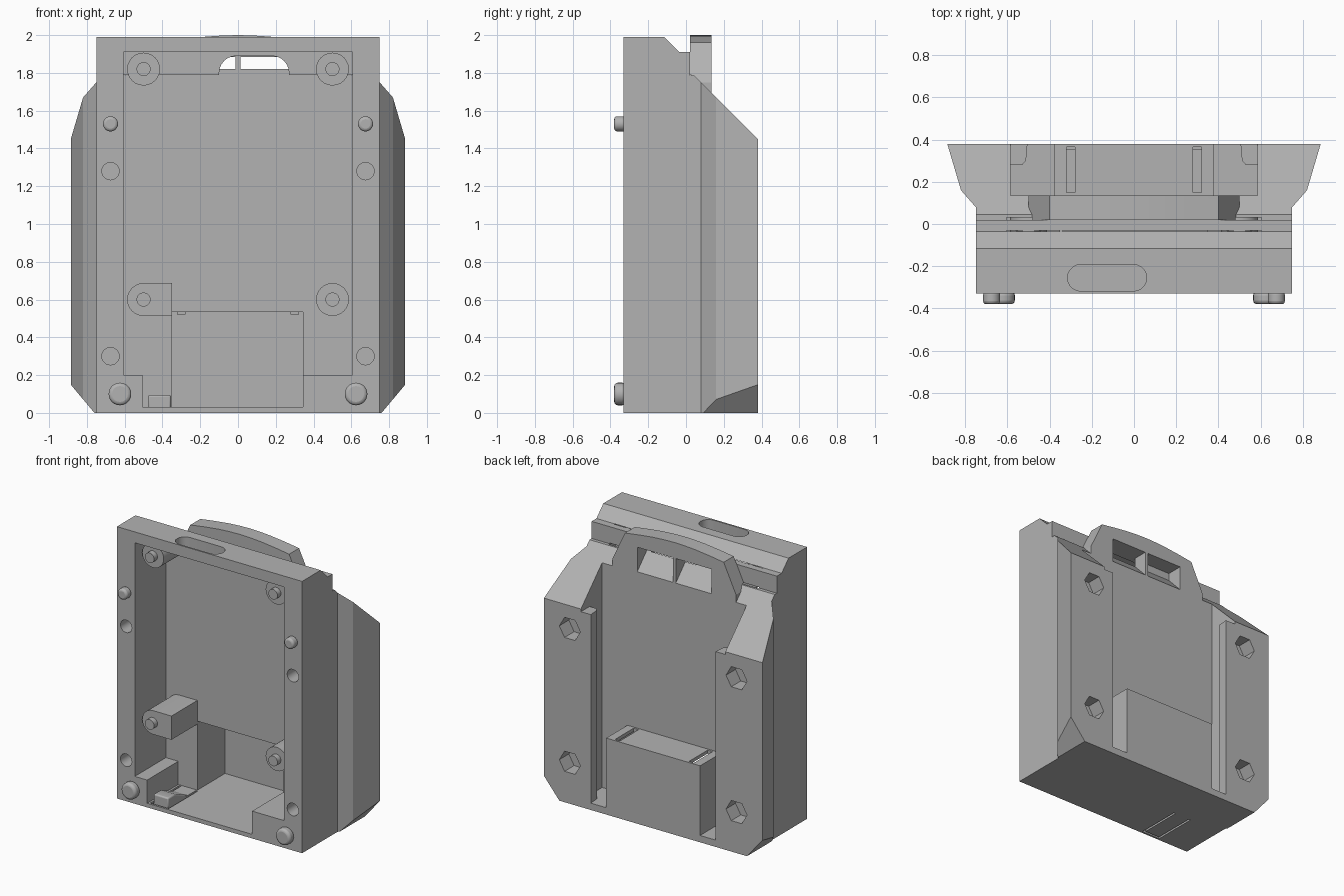
import bpy, bmesh, math
from mathutils import Vector

cube = bpy.data.objects.get("Cube")
if cube:
    bpy.data.objects.remove(cube, do_unlink=True)

grey = bpy.data.materials.new("plain grey")
grey.use_nodes = True
GREY = (0.45, 0.45, 0.45, 1)
grey.diffuse_color = GREY
grey.node_tree.nodes["Principled BSDF"].inputs["Base Color"].default_value = GREY


def prism(name, pts, axis, a, b):
    """Extrude a 2D outline along an axis from a to b."""
    place = {"x": lambda p, t: (t, p[0], p[1]),
             "y": lambda p, t: (p[0], t, p[1]),
             "z": lambda p, t: (p[0], p[1], t)}[axis]
    bm = bmesh.new()
    face = bm.faces.new([bm.verts.new(place(p, a)) for p in pts])
    new = bmesh.ops.extrude_face_region(bm, geom=[face])["geom"]
    shift = Vector(place((0, 0), b - a))
    bmesh.ops.translate(bm, vec=shift, verts=[v for v in new if isinstance(v, bmesh.types.BMVert)])
    bmesh.ops.recalc_face_normals(bm, faces=bm.faces)
    mesh = bpy.data.meshes.new(name)
    bm.to_mesh(mesh)
    bm.free()
    mesh.materials.append(grey)
    ob = bpy.data.objects.new(name, mesh)
    bpy.context.collection.objects.link(ob)
    return ob


def rect(x0, x1, z0, z1):
    return [(x0, z0), (x1, z0), (x1, z1), (x0, z1)]


def circle(cx, cz, r, n=24, start=0.0, sweep=math.tau):
    steps = n if sweep == math.tau else n + 1
    return [(cx + r * math.cos(start + sweep * i / n),
             cz + r * math.sin(start + sweep * i / n)) for i in range(steps)]


def activate(ob):
    bpy.ops.object.select_all(action="DESELECT")
    ob.select_set(True)
    bpy.context.view_layer.objects.active = ob


def combine(target, tool, op):
    tool.hide_render = True
    mod = target.modifiers.new("combine", "BOOLEAN")
    mod.operation, mod.solver, mod.object = op, "EXACT", tool
    activate(target)
    bpy.ops.object.modifier_apply(modifier=mod.name)
    bpy.data.objects.remove(tool, do_unlink=True)


def cut(pts, axis, a, b):
    combine(case, prism("cutter", pts, axis, a, b), "DIFFERENCE")


def add(pts, axis, a, b):
    combine(case, prism("addition", pts, axis, a, b), "UNION")


# Case: plan outline with flared rear wings
half = [(0.75, -0.33), (0.75, 0.08), (0.82, 0.16), (0.885, 0.38)]
case = prism("case", half + [(-x, y) for x, y in reversed(half)], "z", 0, 1.99)

# Stepped and sloped top, chamfered lower wing corners
cut([(-0.115, 1.99), (-0.035, 1.91), (0.02, 1.91), (0.02, 1.785), (0.045, 1.785),
     (0.38, 1.45), (0.6, 1.23), (0.6, 2.2), (-0.115, 2.2)], "x", -1.2, 1.2)
for s in (-1, 1):
    cut([(s * 0.76, 0), (s * 0.89, 0.155), (s * 1.1, 0.155), (s * 1.1, -0.1), (s * 0.675, -0.1)],
        "y", -0.5, 0.6)

# Carrying handle with a gently arched top
arch = [(0.5, 1.6), (0.5, 1.75), (0.4, 1.962), (0.29, 1.978), (0.17, 1.992), (0.08, 1.998)]
add(arch + [(0, 2.0)] + [(-x, z) for x, z in reversed(arch)], "y", 0.02, 0.135)

# Rear channel around the central battery bulge
cut(rect(-0.585, 0.585, 0.56, 2.3), "y", 0.135, 0.6)
for s in (-1, 1):
    cut(rect(*sorted((s * 0.38, s * 0.585)), 0.05, 0.7), "y", 0.135, 0.6)
    cut(rect(*sorted((s * 0.28, s * 0.32)), 0.52, 0.7), "y", 0.15, 0.365)
    # Guide lips along the channel
    add([(s * x, y) for x, y in [(0.6, 0.38), (0.505, 0.38), (0.512, 0.30), (0.53, 0.28), (0.6, 0.28)]],
        "z", 0.04, 1.43)

# Front cavity, stepped floor and bulge interior
cut(rect(-0.605, 0.605, 0.2, 1.79), "y", -0.5, 0.03)
cut(rect(-0.605, 0.605, 1.7, 1.91), "y", -0.5, -0.03)
cut(rect(-0.505, 0.345, 0.03, 0.4), "y", -0.5, 0.03)
cut(rect(-0.35, 0.345, 0.03, 0.535), "y", -0.1, 0.35)

# Handle windows with sloped sills, open through the upper wall
for x0, x1 in ((-0.3, -0.012), (0.012, 0.3)):
    cut([(0.2, 1.64), (0.14, 1.70), (0.015, 1.83), (0.015, 1.885), (0.2, 1.885)], "x", x0, x1)
cut([(0.27, 1.79)] + circle(0.18, 1.80, 0.09, 6, 0, math.pi / 2)
    + circle(-0.01, 1.80, 0.09, 6, math.pi / 2, math.pi / 2) + [(-0.1, 1.79)], "y", -0.1, 0.025)

# Rounded slot in the top wall
cut(circle(-0.003, -0.255, 0.063, 10, -math.pi / 2, math.pi)
    + circle(-0.252, -0.255, 0.063, 10, math.pi / 2, math.pi), "z", 1.85, 2.1)

# Screw holes in the front rim, hexagonal nut pockets in the rear wings
for x in (-0.675, 0.675):
    for z in (0.30, 1.28):
        cut(circle(x, z, 0.046), "y", -0.5, -0.1)
        cut(circle(x, z, 0.085, 6), "y", 0.27, 0.6)

# Slits that free the latch tongue in the floor
for x0, x1, y0, y1 in ((-0.49, -0.475, -0.31, 0.02), (-0.355, -0.34, -0.31, 0.02),
                       (-0.49, -0.34, -0.315, -0.3)):
    cut(rect(x0, x1, y0, y1), "z", -0.1, 0.1)
activate(case)
bpy.ops.object.shade_smooth_by_angle(angle=math.radians(20))


def finish(ob, bevel=0.0):
    if bevel:
        mod = ob.modifiers.new("rounded rim", "BEVEL")
        mod.width, mod.segments = bevel, 3
        mod.limit_method, mod.angle_limit = "ANGLE", math.radians(40)
    activate(ob)
    bpy.ops.object.shade_smooth_by_angle(angle=math.radians(35))


# Mounting posts with locating pins
for side, x in (("right", -0.5), ("left", 0.5)):
    for level, z in (("lower", 0.6), ("upper", 1.82)):
        outline = circle(x, z, 0.087)
        if side == "right" and level == "lower":
            outline = circle(x, z, 0.087, 12, math.pi / 2, math.pi) + [(-0.35, 0.513), (-0.35, 0.687)]
        finish(prism(f"{level}_{side}_post", outline, "y", -0.27, 0.04 if level == "lower" else 0.0))
        finish(prism(f"{level}_{side}_pin", circle(x, z, 0.037), "y", -0.31, -0.26))
    # Rounded alignment bumps on the front rim
    s = math.copysign(1, x)
    finish(prism(f"upper_{side}_bump", circle(s * 0.675, 1.53, 0.04), "y", -0.38, -0.32), 0.015)
    finish(prism(f"lower_{side}_bump", circle(s * 0.625, 0.10, 0.06), "y", -0.38, -0.32), 0.018)

# Latch button on the tongue
finish(prism("latch_button", [(-0.3, 0.02), (-0.3, 0.095), (-0.22, 0.095), (-0.05, 0.02)],
             "x", -0.475, -0.355), 0.01)
